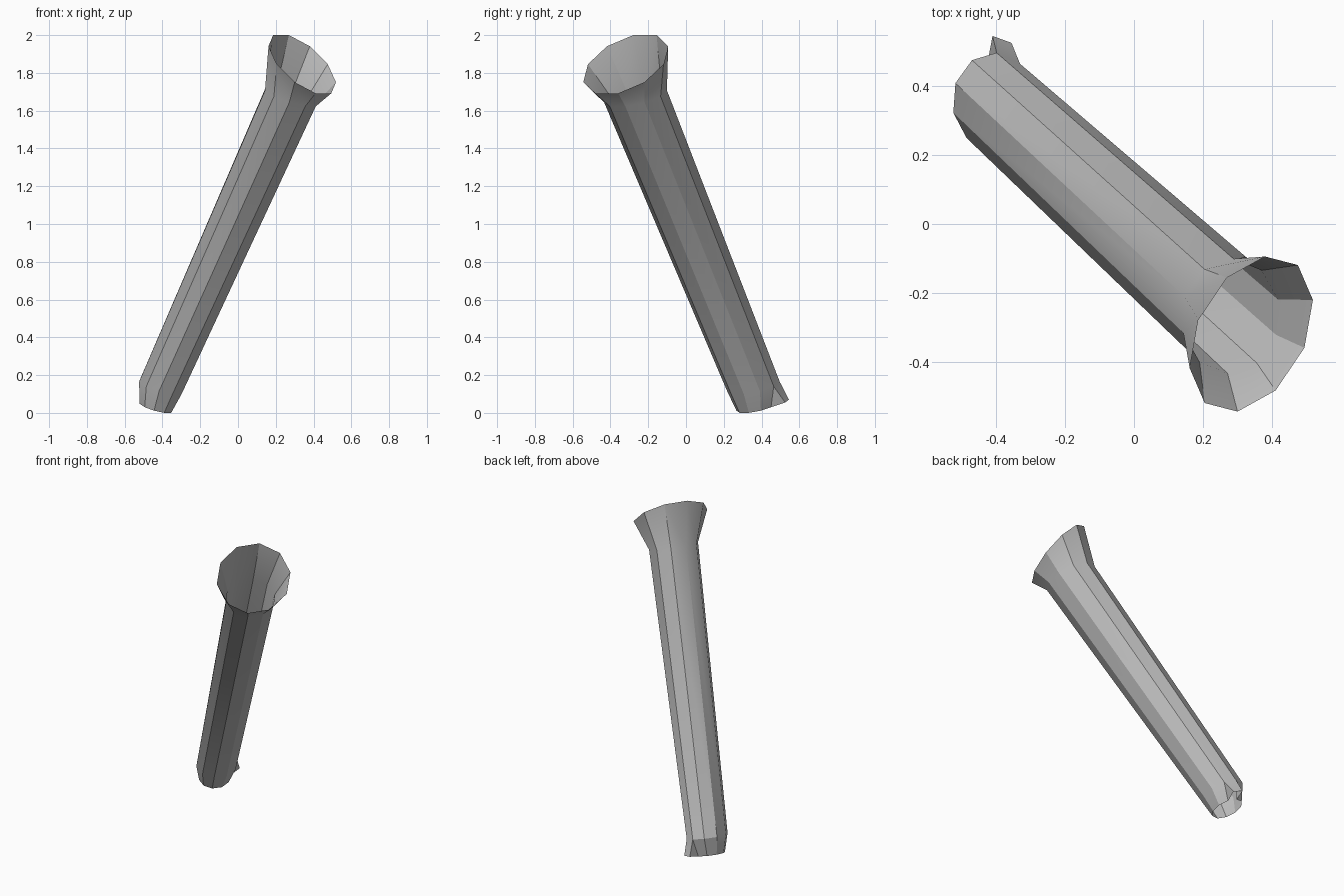
import bpy, bmesh, math
from mathutils import Vector

cube = bpy.data.objects.get("Cube")
if cube:
    bpy.data.objects.remove(cube, do_unlink=True)

SIDES = 10

grey = bpy.data.materials.new("plain_grey")
grey.use_nodes = True
grey.diffuse_color = (0.5, 0.5, 0.5, 1)
grey.node_tree.nodes["Principled BSDF"].inputs["Base Color"].default_value = (0.5, 0.5, 0.5, 1)


def ring(bm, centre, upper, side):
    """Oval ring of vertices spanned by an upper and a sideways half axis."""
    c, p, q = Vector(centre), Vector(upper), Vector(side)
    angles = [(i + 0.5) * 2 * math.pi / SIDES for i in range(SIDES)]
    return [bm.verts.new(c + p * math.cos(a) + q * math.sin(a)) for a in angles]


def finish(bm, name):
    bmesh.ops.recalc_face_normals(bm, faces=bm.faces)
    mesh = bpy.data.meshes.new(name)
    bm.to_mesh(mesh)
    bm.free()
    mesh.materials.append(grey)
    obj = bpy.data.objects.new(name, mesh)
    bpy.context.collection.objects.link(obj)
    bpy.ops.object.select_all(action='DESELECT')
    obj.select_set(True)
    bpy.context.view_layer.objects.active = obj
    bpy.ops.object.shade_smooth_by_angle(angle=math.radians(30))


bm = bmesh.new()

# Open end, tube foot, neck and flared rim
rings = [
    ring(bm, (-0.434, 0.37, 0.03), (-0.065, 0.065, 0.031), (0.06, 0.08, 0)),
    ring(bm, (-0.408, 0.357, 0.14), (-0.09, 0.089, 0.042), (0.0775, 0.1075, 0)),
    ring(bm, (0.28, -0.267, 1.675), (-0.109, 0.10, 0.055), (0.09, 0.1325, 0)),
    ring(bm, (0.34, -0.319, 1.846), (-0.118, 0.107, 0.162), (0.135, 0.20, 0)),
]

# Side walls, leaving one opening at the foot for the bent flap
FLAP = 1
for level, (low, high) in enumerate(zip(rings, rings[1:])):
    for i in range(SIDES):
        j = (i + 1) % SIDES
        if level == 0 and i == FLAP:
            continue
        bm.faces.new((low[i], low[j], high[j], high[i]))

# Bent flap with its two side gussets
end, foot = rings[0], rings[1]
tip_a = bm.verts.new((-0.41, 0.545, 0.07))
tip_b = bm.verts.new((-0.355, 0.525, 0.055))
bm.faces.new((foot[FLAP], tip_a, tip_b, foot[FLAP + 1]))
bm.faces.new((foot[FLAP], end[FLAP], tip_a))
bm.faces.new((foot[FLAP + 1], tip_b, end[FLAP + 1]))

finish(bm, "flared_tube")
